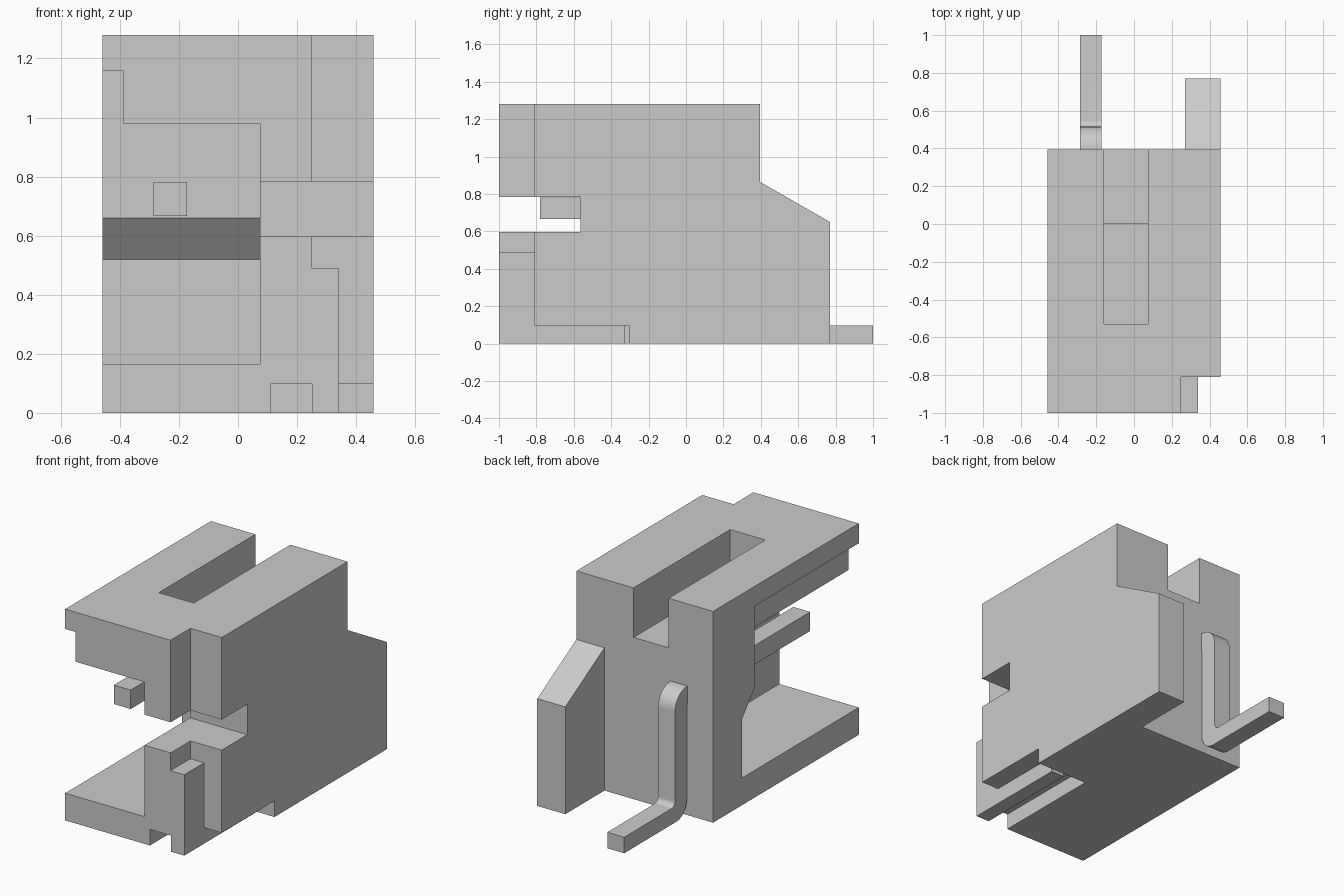
import bpy, bmesh
from math import sin, cos, radians

cube = bpy.data.objects.get("Cube")
if cube:
    bpy.data.objects.remove(cube, do_unlink=True)

grey = bpy.data.materials.new("light_grey")
grey.use_nodes = True
grey.diffuse_color = (0.6, 0.6, 0.6, 1)
grey.node_tree.nodes["Principled BSDF"].inputs["Base Color"].default_value = (0.6, 0.6, 0.6, 1)


def prism(name, x0, x1, profile):
    """Extrude a (y, z) outline from x0 to x1."""
    bm = bmesh.new()
    face = bm.faces.new([bm.verts.new((x0, y, z)) for y, z in profile])
    moved = bmesh.ops.extrude_face_region(bm, geom=[face])["geom"]
    verts = [v for v in moved if isinstance(v, bmesh.types.BMVert)]
    bmesh.ops.translate(bm, vec=(x1 - x0, 0, 0), verts=verts)
    bmesh.ops.recalc_face_normals(bm, faces=bm.faces)
    mesh = bpy.data.meshes.new(name)
    bm.to_mesh(mesh)
    bm.free()
    mesh.materials.append(grey)
    ob = bpy.data.objects.new(name, mesh)
    bpy.context.scene.collection.objects.link(ob)
    return ob


def box(name, x0, x1, y0, y1, z0, z1):
    return prism(name, x0, x1, [(y0, z0), (y1, z0), (y1, z1), (y0, z1)])


def combine(target, tool, operation):
    """Apply a boolean and remove the tool."""
    bpy.ops.object.select_all(action='DESELECT')
    bpy.context.view_layer.objects.active = target
    target.select_set(True)
    tool.hide_render = True
    mod = target.modifiers.new("shape", 'BOOLEAN')
    mod.operation, mod.solver, mod.object = operation, 'EXACT', tool
    bpy.ops.object.modifier_apply(modifier=mod.name)
    bpy.data.objects.remove(tool, do_unlink=True)


def arc(cy, cz, r, start, end, steps=8):
    angles = [radians(start + (end - start) * i / steps) for i in range(steps + 1)]
    return [(cy + r * cos(a), cz + r * sin(a)) for a in angles]


OUT = 1.5   # overshoot for cutters
BACK = 0.395
SIDE = 0.458

# Housing block with the sloped rear fin
housing = box("housing", -SIDE, SIDE, -1, BACK, 0, 1.28)
fin = prism("rear_fin", 0.27, SIDE, [(0.3, 0), (0.77, 0), (0.77, 0.65), (BACK, 0.865), (0.3, 0.865)])
combine(housing, fin, 'UNION')

# Main cavity with the sloped lower back wall
cavity = prism("cavity", -OUT, 0.075,
               [(-OUT, 0.165), (0.12, 0.165), (0.12, 0.52), (0, 0.66), (0, 0.98), (-OUT, 0.98)])
combine(housing, cavity, 'DIFFERENCE')

# Remaining cut-outs
cuts = {
    "side_step": (-OUT, -0.39, -OUT, 0, 0.9, 1.16),
    "top_slot": (-0.16, 0.075, -0.53, 0, 0.9, OUT),
    "top_slot_back": (-0.16, 0.075, -0.1, OUT, 0.98, OUT),
    "side_slot": (0, OUT, -OUT, -0.565, 0.598, 0.783),
    "corner_upper": (0.248, OUT, -OUT, -0.81, 0.49, OUT),
    "corner_lower": (0.34, OUT, -OUT, -0.81, -1, 0.55),
    "under_groove": (0.11, 0.25, -OUT, -0.305, -1, 0.097),
    "under_edge": (0.34, OUT, -OUT, -0.305, -1, 0.097),
    "under_gap": (0.2, 0.4, -0.33, -0.305, -1, 0.097),
}
for name, size in cuts.items():
    combine(housing, box(name, *size), 'DIFFERENCE')

# Contact pin: straight inside, bent down behind the housing, ending in a foot
outline = [(-0.78, 0.667), (0.4, 0.667)]
outline += arc(0.5, 0.1, 0.1, 180, 270)
outline += [(1, 0), (1, 0.097)]
outline += arc(0.547, 0.129, 0.032, 270, 180)
outline += arc(0.4, 0.667, 0.115, 0, 90)
outline += [(-0.78, 0.782)]
pin = prism("contact_pin", -0.286, -0.173, outline)

bpy.ops.object.select_all(action='DESELECT')
pin.select_set(True)
bpy.context.view_layer.objects.active = pin
bpy.ops.object.shade_smooth_by_angle(angle=radians(30))
